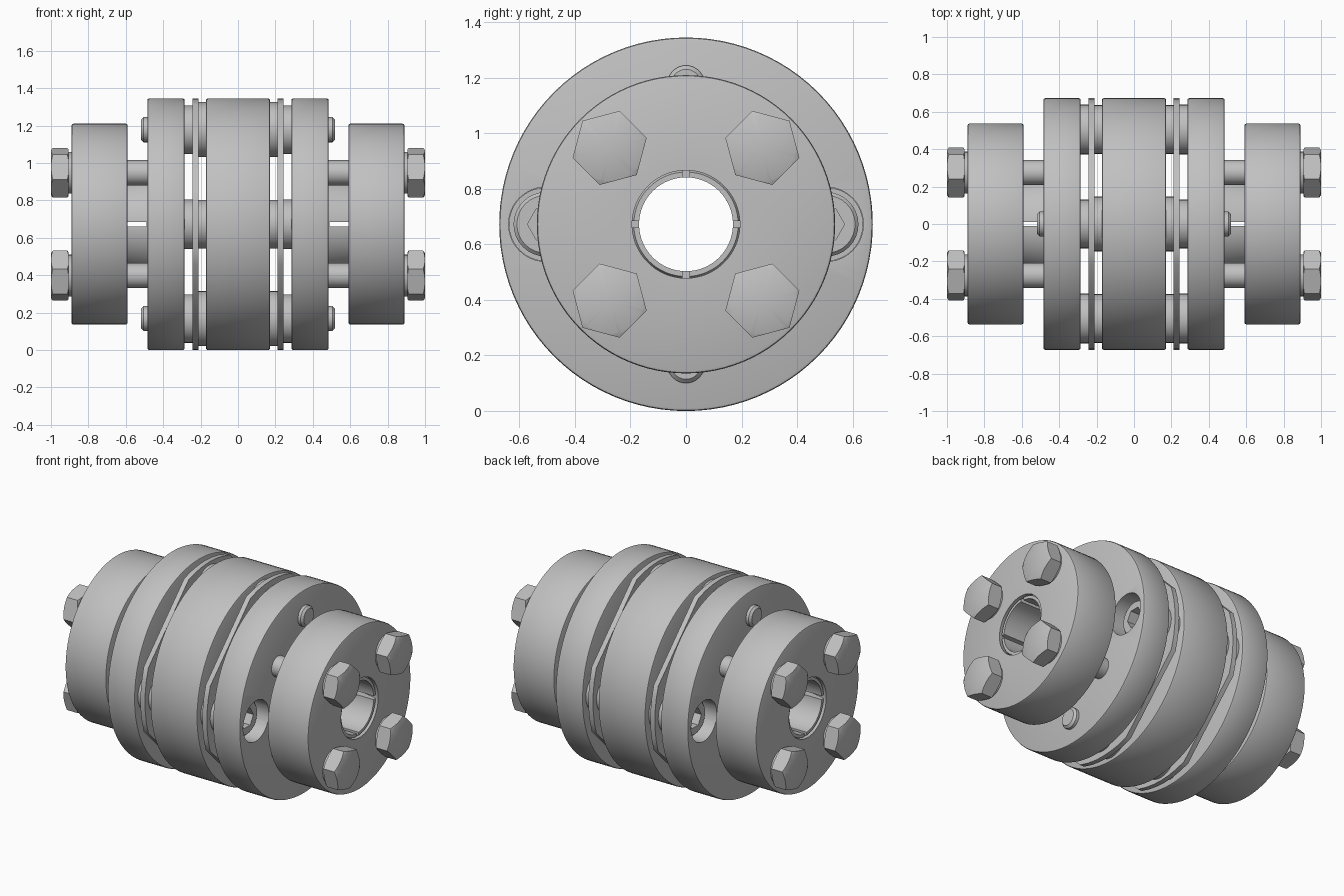
import bpy, bmesh
from math import pi, sin, cos, radians
from mathutils import Matrix

cube = bpy.data.objects.get("Cube")
if cube:
    bpy.data.objects.remove(cube, do_unlink=True)

R = 0.6725          # outer radius, also the height of the shaft axis
BOLT = 0.505        # pitch radius of the disc bolts
parts = []

steel = bpy.data.materials.new("grey_steel")
steel.use_nodes = True
grey = (0.53, 0.53, 0.53, 1)
steel.diffuse_color = grey
steel.node_tree.nodes["Principled BSDF"].inputs["Base Color"].default_value = grey


def finish(name, bm):
    bmesh.ops.remove_doubles(bm, verts=bm.verts, dist=1e-5)
    bmesh.ops.recalc_face_normals(bm, faces=bm.faces)
    mesh = bpy.data.meshes.new(name)
    bm.to_mesh(mesh)
    bm.free()
    mesh.materials.append(steel)
    ob = bpy.data.objects.new(name, mesh)
    bpy.context.collection.objects.link(ob)
    parts.append(ob)
    return ob


def lathe(name, profile, y=0, z=0, segs=64, turn=0):
    """Revolve a closed (x, radius) profile about an axis parallel to x."""
    bm = bmesh.new()
    rings = []
    for i in range(segs):
        a = turn + 2 * pi * i / segs
        rings.append([bm.verts.new((x, y + r * cos(a), R + z + r * sin(a))) for x, r in profile])
    n = len(profile)
    for i in range(segs):
        a, b = rings[i], rings[(i + 1) % segs]
        for j in range(n):
            k = (j + 1) % n
            if profile[j][1] == 0 and profile[k][1] == 0:
                continue
            if profile[j][1] == 0:
                bm.faces.new((a[j], a[k], b[k]))
            elif profile[k][1] == 0:
                bm.faces.new((a[j], a[k], b[j]))
            else:
                bm.faces.new((a[j], a[k], b[k], b[j]))
    return finish(name, bm)


def rod(name, x0, x1, r, y=0, z=0, segs=32, turn=0, c0=0, c1=0):
    """Solid cylinder or prism with optional end chamfers."""
    prof = [(x0, 0), (x0, r - c0)]
    if c0:
        prof.append((x0 + c0, r))
    if c1:
        prof.append((x1 - c1, r))
    prof += [(x1, r - c1), (x1, 0)]
    return lathe(name, prof, y, z, segs, turn)


def tube(name, x0, x1, r, bore0, bore1, c=0.01):
    """Ring with rounded outer rims and a straight or tapered bore."""
    s = c * 0.3
    return lathe(name, [(x0, bore0), (x0, r - c), (x0 + s, r - s), (x0 + c, r),
                        (x1 - c, r), (x1 - s, r - s), (x1, r - c), (x1, bore1)], segs=96)


def box(name, x0, x1, wy, wz):
    bm = bmesh.new()
    bmesh.ops.create_cube(bm, size=1, matrix=Matrix.Translation(((x0 + x1) / 2, 0, R))
                          @ Matrix.Diagonal((x1 - x0, wy, wz, 1)))
    return finish(name, bm)


def boolean(ob, cutter, op="DIFFERENCE"):
    mod = ob.modifiers.new("cut", "BOOLEAN")
    mod.operation, mod.object, mod.solver = op, cutter, "EXACT"
    bpy.context.view_layer.update()
    result = bpy.data.meshes.new_from_object(ob.evaluated_get(bpy.context.evaluated_depsgraph_get()))
    ob.modifiers.clear()
    ob.data = result
    parts.remove(cutter)
    bpy.data.objects.remove(cutter, do_unlink=True)


def disc_pack(name, x0, x1):
    """Flexible disc: arcs around the bolts joined by straight chords."""
    bm = bmesh.new()
    outer = [radians(q * 90 + d) for q in range(4) for d in (-18.7, -12, -6, 0, 6, 12, 18.7)]
    loops = [[bm.verts.new((x, r * cos(a), R + r * sin(a))) for a in outer]
             for x, r in ((x0, 0.37), (x0, R), (x1, R), (x1, 0.37))]
    n = len(outer)
    for j in range(4):
        a, b = loops[j], loops[(j + 1) % 4]
        for i in range(n):
            k = (i + 1) % n
            bm.faces.new((a[i], a[k], b[k], b[i]))
    return finish(name, bm)


# Parts of one end, on the +x side
flange = tube("hub_flange", 0.285, 0.485, R, 0.17, 0.17)
for s in (-1, 1):
    boolean(flange, rod("hole_cutter", 0.2, 0.6, 0.134, y=s * BOLT, segs=48))

# Tapered clamping sleeve with crossed slits
sleeve = lathe("clamping_sleeve", [(0.48, 0.169), (0.48, 0.265), (0.59, 0.248),
                                   (0.86, 0.196), (0.875, 0.188), (0.875, 0.169)])
boolean(sleeve, box("slit_cutter", 0.49, 1, 0.8, 0.024))
boolean(sleeve, box("slit_cutter", 0.49, 1, 0.024, 0.8))

tube("clamping_ring", 0.59, 0.89, 0.537, 0.249, 0.194)
disc_pack("flexible_disc", 0.21, 0.243)

# Clamping screws with chamfered hexagon heads
for y in (-1, 1):
    for z in (-1, 1):
        at = dict(y=0.275 * y, z=0.275 * z)
        rod("clamp_screw_shank", 0.48, 0.9, 0.067, **at)
        rod("clamp_screw_collar", 0.885, 0.91, 0.112, **at)
        head = rod("clamp_screw_head", 0.905, 1, 0.138, segs=6,
                   turn=radians(15 if y * z < 0 else 45), **at)
        prof = [(0.905, 0), (0.905, 0.122), (0.914, 0.142), (0.988, 0.142), (1, 0.119), (1, 0)]
        boolean(head, lathe("chamfer_cutter", prof, segs=48, **at), "INTERSECT")

# Disc bolts, washers and socket heads
for s in (-1, 1):
    for upright in (False, True):
        at = dict(y=0 if upright else s * BOLT, z=s * BOLT if upright else 0)
        small, big = (0.13, 0.147)
        rod("inner_washer", 0.165, 0.21, big if upright else small, **at)
        rod("outer_washer", 0.243, 0.29, small if upright else big - 0.014, **at)
        rod("disc_bolt_shank", 0.16, 0.3, 0.065, **at)
        if upright:
            rod("disc_bolt_end", 0.47, 0.518, 0.067, c1=0.014, **at)
        else:
            cap = rod("socket_head", 0.28, 0.42, 0.116, c1=0.012, **at)
            boolean(cap, rod("socket_cutter", 0.35, 0.5, 0.066, segs=6, **at))

# Matching parts at the other end, turned half way about z
for ob in list(parts):
    twin = ob.copy()
    twin.name = "opposite_" + ob.name
    twin.rotation_euler.z = pi
    bpy.context.collection.objects.link(twin)
    parts.append(twin)

# Shared centre member
tube("centre_spacer", -0.172, 0.172, R, 0.3, 0.3)

bpy.ops.object.select_all(action="DESELECT")
for ob in parts:
    ob.select_set(True)
bpy.context.view_layer.objects.active = parts[0]
bpy.ops.object.shade_smooth_by_angle(angle=radians(30))
